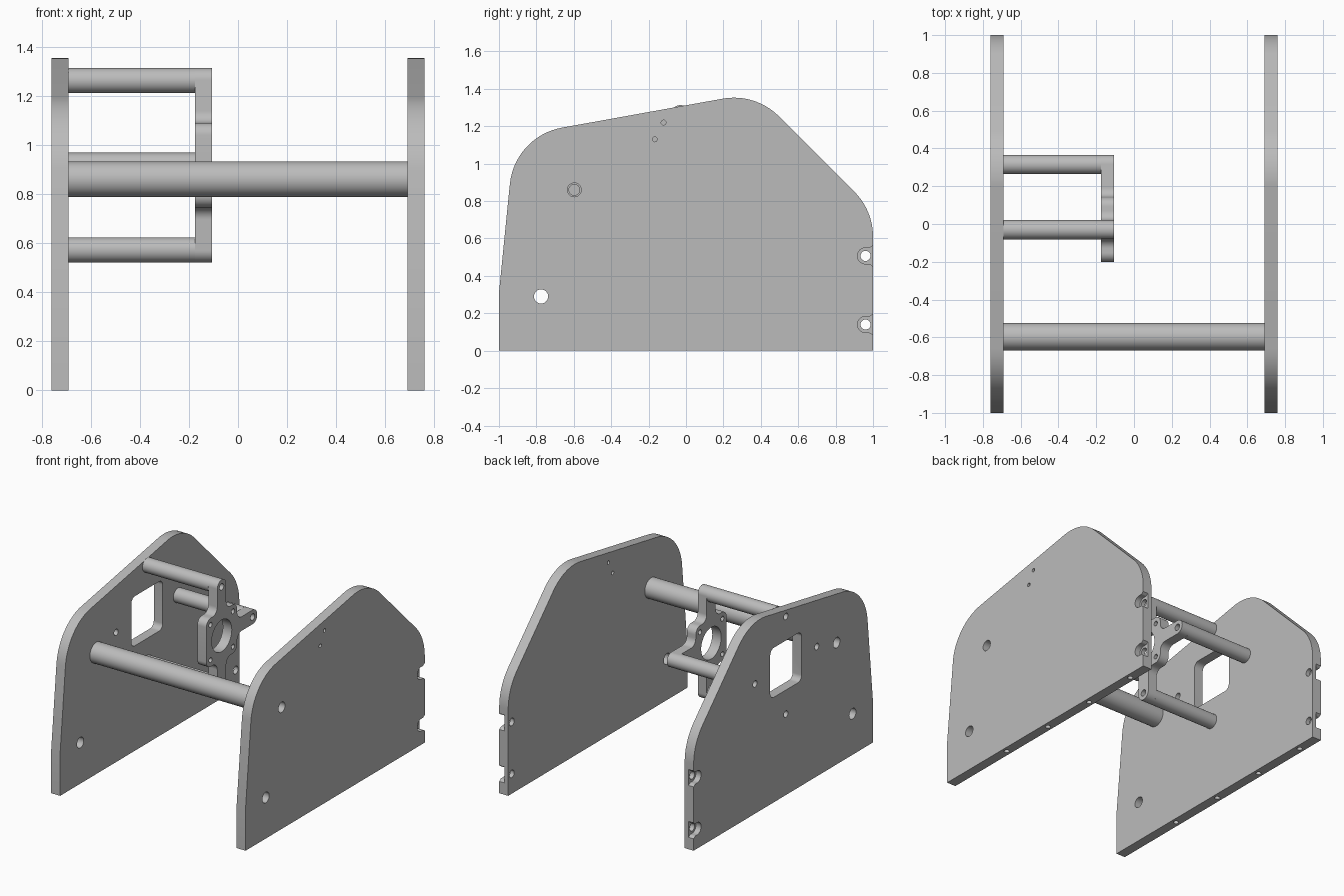
import bpy, bmesh
from math import cos, sin, pi, tan
from mathutils import Vector

cube = bpy.data.objects.get("Cube")
if cube:
    bpy.data.objects.remove(cube, do_unlink=True)

grey = bpy.data.materials.new("light_grey")
grey.use_nodes = True
colour = (0.5, 0.5, 0.5, 1)
grey.diffuse_color = colour
grey.node_tree.nodes["Principled BSDF"].inputs["Base Color"].default_value = colour


def rounded(corners, steps=10):
    """Outline of (y, z, radius) corners with each corner filleted."""
    out = []
    for i, (y, z, r) in enumerate(corners):
        p = Vector((y, z))
        if r == 0:
            out.append(p)
            continue
        a = (Vector(corners[i - 1][:2]) - p).normalized()
        b = (Vector(corners[(i + 1) % len(corners)][:2]) - p).normalized()
        half = a.angle(b) / 2
        centre = p + (a + b).normalized() * (r / sin(half))
        u = p + a * (r / tan(half)) - centre
        v = p + b * (r / tan(half)) - centre
        turn = pi - 2 * half
        for k in range(steps + 1):
            t = k / steps
            out.append(centre + (u * sin((1 - t) * turn) + v * sin(t * turn)) / sin(turn))
    return out


def circle(y, z, r, n=32):
    return [Vector((y + r * cos(2 * pi * k / n), z + r * sin(2 * pi * k / n))) for k in range(n)]


def prism(name, outline, x0, x1):
    """Extrude a y-z outline along x."""
    bm = bmesh.new()
    face = bm.faces.new([bm.verts.new((x0, p.x, p.y)) for p in outline])
    new = bmesh.ops.extrude_face_region(bm, geom=[face])["geom"]
    bmesh.ops.translate(bm, vec=(x1 - x0, 0, 0),
                        verts=[g for g in new if isinstance(g, bmesh.types.BMVert)])
    bmesh.ops.recalc_face_normals(bm, faces=bm.faces)
    mesh = bpy.data.meshes.new(name)
    bm.to_mesh(mesh)
    bm.free()
    mesh.materials.append(grey)
    ob = bpy.data.objects.new(name, mesh)
    bpy.context.collection.objects.link(ob)
    return ob


def activate(ob):
    bpy.ops.object.select_all(action='DESELECT')
    ob.select_set(True)
    bpy.context.view_layer.objects.active = ob


def cut(ob, cutter):
    cutter.hide_render = True
    mod = ob.modifiers.new("cut", 'BOOLEAN')
    mod.operation, mod.solver, mod.object = 'DIFFERENCE', 'EXACT', cutter
    activate(ob)
    bpy.ops.object.modifier_apply(modifier=mod.name)
    bpy.data.objects.remove(cutter, do_unlink=True)


def drill(ob, y, z, r, x0=-2, x1=2):
    cut(ob, prism("drill", circle(y, z, r, 24), x0, x1))


def smooth(ob):
    activate(ob)
    bpy.ops.object.shade_smooth_by_angle(angle=0.5)


INNER, OUTER = 0.69, 0.76
MY, MZ, ARM = -0.03, 0.917, 0.345          # mount centre and arm reach
BAR = (-0.597, 0.86)                       # cross bar position
stations = [(MY, MZ + ARM), (MY + ARM, MZ), (MY, MZ - ARM)]

# Side plates
R = 0.34
outline = rounded([(-1, 0, 0), (1, 0, 0), (1, 0.75, R), (0.371, 1.379, R),
                   (-0.916, 1.147, R), (-1, 0.31, 0)], 16)
plates = {}
for name, s in (("left_plate", 1), ("right_plate", -1)):
    plate = plates[s] = prism(name, outline, s * INNER, s * OUTER)
    drill(plate, *BAR, 0.037)
    drill(plate, -0.775, 0.29, 0.038)
    # counterbored notches on the back edge
    for z in (0.14, 0.507):
        pocket = rounded([(0.917, z - 0.043, 0.042), (0.982, z - 0.043, 0.015),
                          (1.005, z - 0.06, 0), (1.005, z + 0.06, 0),
                          (0.982, z + 0.043, 0.015), (0.917, z + 0.043, 0.042)])
        cut(plate, prism("pocket", pocket, s * 0.72, s * 0.8))
        drill(plate, 0.96, z, 0.027)
    # blind holes along the bottom edge
    for i in range(4):
        bpy.ops.mesh.primitive_cylinder_add(vertices=20, radius=0.018, depth=0.2,
                                            location=(s * 0.725, 0.825 - 0.42 * i, 0))
        cut(plate, bpy.context.object)

# Small pin holes on one plate
for y, z in ((-0.12, 1.22), (-0.167, 1.13)):
    drill(plates[1], y, z, 0.013)

# Window and mount holes on the other
h = 0.175
window = rounded([(MY + a * h, MZ + b * h, 0.04)
                  for a, b in ((-1, -1), (1, -1), (1, 1), (-1, 1))])
cut(plates[-1], prism("window", window, -1, -0.5))
for y, z in stations + [(MY - ARM, MZ)]:
    drill(plates[-1], y, z, 0.023)
for plate in plates.values():
    smooth(plate)

# Cross bar with blind end holes
bar = prism("cross_bar", circle(*BAR, 0.072, 48), -INNER, INNER)
for s in (-1, 1):
    drill(bar, *BAR, 0.029, s * 0.57, s * 0.8)
smooth(bar)

# Standoff rods
BACK, FACE = -0.176, -0.106
for name, (y, z) in zip(("top_standoff", "back_standoff", "bottom_standoff"), stations):
    rod = prism(name, circle(y, z, 0.051, 40), -INNER, BACK)
    drill(rod, y, z, 0.02, -0.8, -0.6)
    drill(rod, y, z, 0.02, -0.26, -0.1)
    smooth(rod)

# Three-armed motor mount
b, w, tip = 0.172, 0.05, 0.396
upper = [(tip, w, 0.0495), (b, w, w), (b, b, w), (w, b, w), (w, tip, 0.0495),
         (-w, tip, 0.0495), (-w, b, w), (-b, b, w)]
lower = [(y, -z, r) for y, z, r in reversed(upper)]
mount = prism("motor_mount", rounded([(MY + y, MZ + z, r) for y, z, r in upper + lower]),
              BACK, FACE)
cut(mount, prism("bore", circle(MY, MZ, 0.112, 48), -0.3, 0))
for y, z in stations:
    drill(mount, y, z, 0.023)
for sy in (-1, 1):
    for sz in (-1, 1):
        drill(mount, MY + sy * 0.125, MZ + sz * 0.125, 0.017)
smooth(mount)
